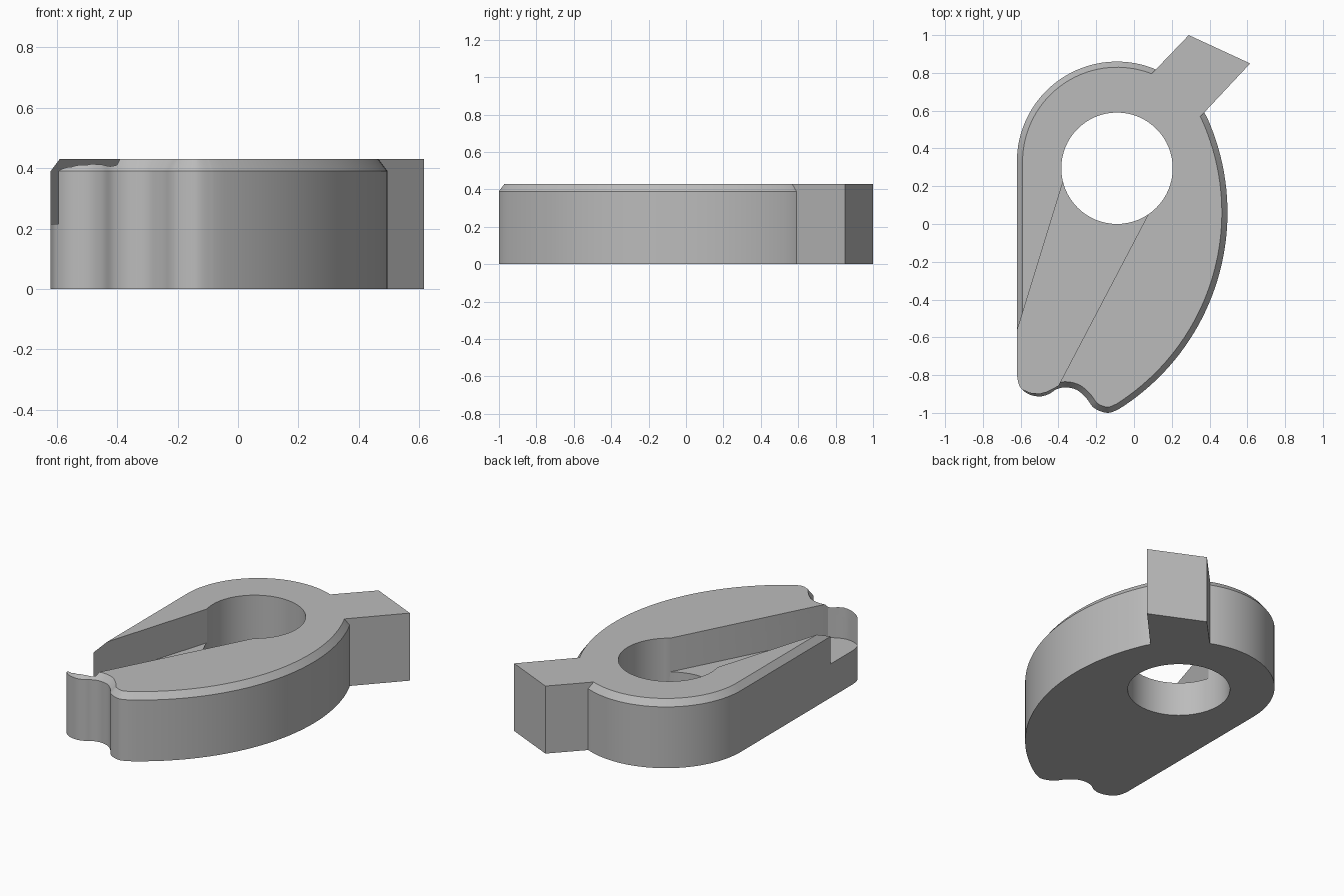
import bpy, bmesh, math
from mathutils import Vector

cube = bpy.data.objects.get("Cube")
if cube:
    bpy.data.objects.remove(cube, do_unlink=True)

HEIGHT, CHAMFER_Z, INSET, FLOOR = 0.43, 0.39, 0.03, 0.215

grey = bpy.data.materials.new("plain grey")
grey.use_nodes = True
grey.diffuse_color = (0.5, 0.5, 0.5, 1)
grey.node_tree.nodes["Principled BSDF"].inputs["Base Color"].default_value = (0.5, 0.5, 0.5, 1)


def arc(cx, cy, r, start, end, n):
    """Points along a circular arc, angles in degrees."""
    angles = [math.radians(start + (end - start) * i / n) for i in range(n + 1)]
    return [Vector((cx + r * math.cos(a), cy + r * math.sin(a))) for a in angles]


def spline(points, steps=6):
    """Smooth curve through the points."""
    p = [Vector(q) for q in points]
    p = [p[0]] + p + [p[-1]]
    out = []
    for a, b, c, d in zip(p, p[1:], p[2:], p[3:]):
        for i in range(steps):
            t = i / steps
            out.append(0.5 * (2 * b + (c - a) * t + (2 * a - 5 * b + 4 * c - d) * t * t
                              + (3 * b - a - 3 * c + d) * t ** 3))
    return out + [p[-1]]


def inset(points, amount):
    """Move a counter-clockwise outline inwards."""
    out = []
    for i, p in enumerate(points):
        e1 = (p - points[i - 1]).normalized()
        e2 = (points[(i + 1) % len(points)] - p).normalized()
        t = (e1 + e2).normalized()
        out.append(p + Vector((-t.y, t.x)) * amount)
    return out


def loft(name, layers):
    """Solid from stacked outlines, given as (outline, z)."""
    bm = bmesh.new()
    rings = [[bm.verts.new((p[0], p[1], z)) for p in pts] for pts, z in layers]
    n = len(rings[0])
    for low, high in zip(rings, rings[1:]):
        for i in range(n):
            j = (i + 1) % n
            bm.faces.new((low[i], low[j], high[j], high[i]))
    bm.faces.new(rings[0][::-1])
    bm.faces.new(rings[-1])
    bmesh.ops.recalc_face_normals(bm, faces=bm.faces)
    mesh = bpy.data.meshes.new(name)
    bm.to_mesh(mesh)
    bm.free()
    mesh.materials.append(grey)
    obj = bpy.data.objects.new(name, mesh)
    bpy.context.collection.objects.link(obj)
    return obj


def cut(target, cutter):
    mod = target.modifiers.new(cutter.name, 'BOOLEAN')
    mod.operation = 'DIFFERENCE'
    mod.solver = 'EXACT'
    mod.object = cutter
    bpy.context.view_layer.objects.active = target
    bpy.ops.object.modifier_apply(modifier=mod.name)
    bpy.data.objects.remove(cutter, do_unlink=True)


# Cam body: long curved flank, round back, straight side and wavy nose
flank = arc(-0.733, 0.06, 1.228, -57.9, 24.5, 40)
back = arc(-0.09, 0.33, 0.53, 29, 180, 48)
nose = spline([(-0.62, -0.80), (-0.605, -0.86), (-0.56, -0.90), (-0.50, -0.913),
               (-0.45, -0.90), (-0.41, -0.875), (-0.36, -0.865), (-0.30, -0.88),
               (-0.25, -0.925), (-0.21, -0.975), (-0.14, -1.0), (-0.08, -0.98)])
outline = flank[1:] + back + nose
body = loft("cam_body", [(outline, 0), (outline, CHAMFER_Z), (inset(outline, INSET), HEIGHT)])

# Round through hole
hole = arc(-0.09, 0.295, 0.295, 0, 360, 64)[:-1]
cut(body, loft("hole_cutter", [(hole, -0.1), (hole, 0.6)]))

# Tapered slot, open at the side and closed by a thin lip at the nose
slot = [(-0.09, 0.29), (-0.355, 0.29), (-0.62, -0.57), (-0.75, -0.99 + 0.4),
        (-0.75, -0.875), (-0.59, -0.875), (-0.55, -0.893), (-0.50, -0.898),
        (-0.46, -0.887), (-0.43, -0.872), (-0.40, -0.855), (0.08, 0.06)]
cut(body, loft("slot_cutter", [(slot, FLOOR), (slot, 0.6)]))

# Slanted tab at the back
tab_outline = [(0.06, 0.76), (0.32, 0.535), (0.615, 0.85), (0.29, 1.0)]
loft("back_tab", [(tab_outline, 0), (tab_outline, HEIGHT)])

# Smooth the curved walls, keep the edges sharp
bpy.ops.object.select_all(action='DESELECT')
body.select_set(True)
bpy.context.view_layer.objects.active = body
bpy.ops.object.shade_smooth_by_angle(angle=math.radians(28))
